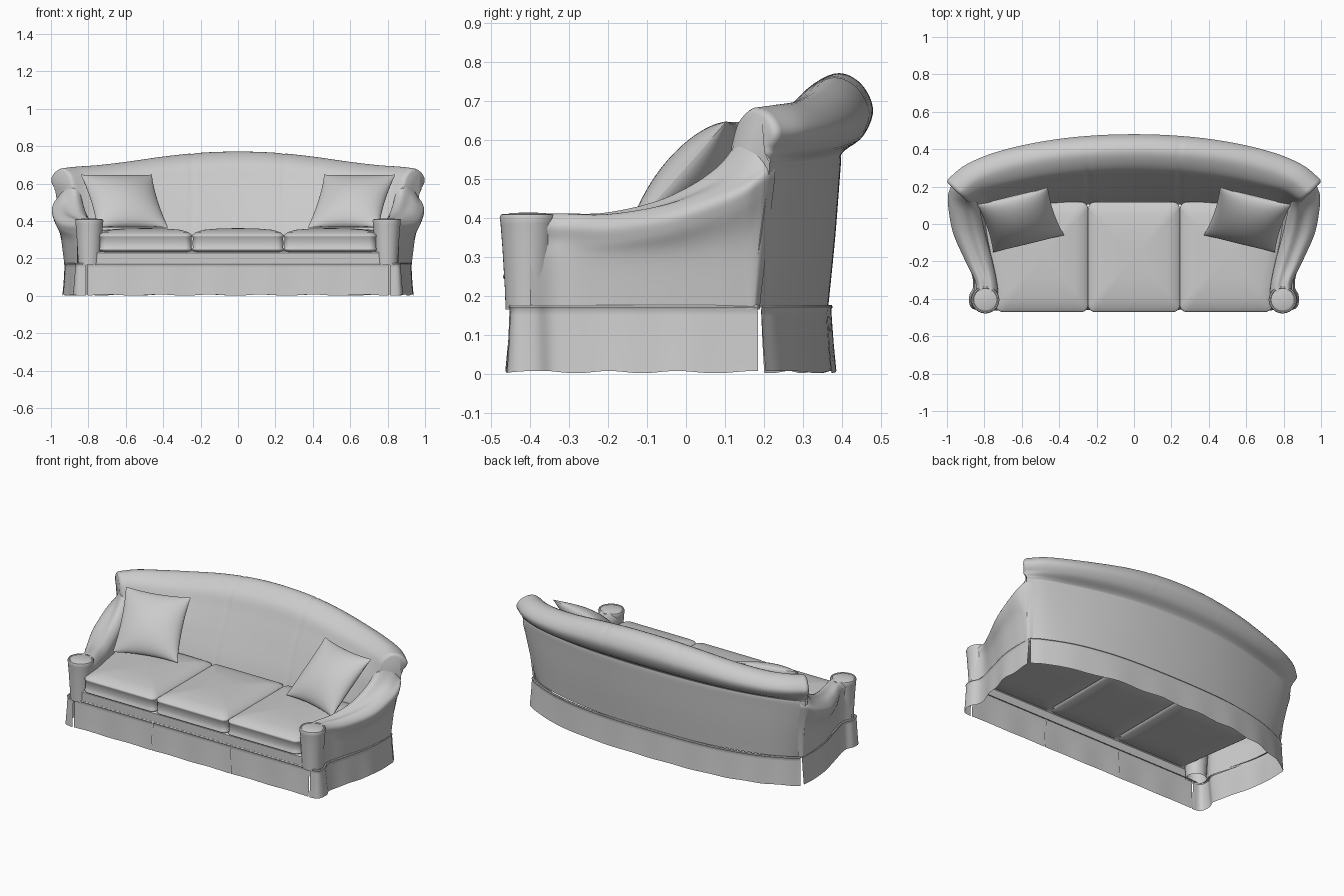
import bpy, bmesh, math
from mathutils import Vector

if "Cube" in bpy.data.objects:
    bpy.data.objects.remove(bpy.data.objects["Cube"])


def spline(pts, n):
    """Catmull-Rom through tuples of any length, n steps per span."""
    ext = [tuple(2 * a - b for a, b in zip(pts[0], pts[1]))] + list(pts)
    ext.append(tuple(2 * a - b for a, b in zip(pts[-1], pts[-2])))
    out = []
    for i in range(len(pts) - 1):
        p = ext[i:i + 4]
        for k in range(n):
            t = k / n
            out.append(tuple(0.5 * (2 * b + (c - a) * t + (2 * a - 5 * b + 4 * c - d) * t * t
                                    + (3 * b - a - 3 * c + d) * t ** 3) for a, b, c, d in zip(*p)))
    return out + [tuple(pts[-1])]


def loft(name, rows, closed=False, caps=False, mirror=False, angle=50):
    """Skin a grid of rows of points."""
    bm = bmesh.new()
    grid = [[bm.verts.new(p) for p in row] for row in rows]
    m = len(rows[0])
    for a, b in zip(grid, grid[1:]):
        for j in range(m if closed else m - 1):
            k = (j + 1) % m
            bm.faces.new((a[j], a[k], b[k], b[j]))
    if caps:
        bm.faces.new(grid[0])
        bm.faces.new(grid[-1])
    bmesh.ops.remove_doubles(bm, verts=bm.verts, dist=1e-5)
    bmesh.ops.recalc_face_normals(bm, faces=bm.faces)
    me = bpy.data.meshes.new(name)
    bm.to_mesh(me)
    bm.free()
    ob = bpy.data.objects.new(name, me)
    bpy.context.collection.objects.link(ob)
    bpy.ops.object.select_all(action='DESELECT')
    bpy.context.view_layer.objects.active = ob
    ob.select_set(True)
    bpy.ops.object.shade_smooth_by_angle(angle=math.radians(angle))
    if mirror:
        mod = ob.modifiers.new("mirror", 'MIRROR')
        mod.use_mirror_merge = False
    return ob


# Rolled back: profile (depth from outermost edge, height) swept along a bowed path
profile = spline([(-.37, .24), (-.335, .36), (-.28, .5), (-.23, .62), (-.185, .715), (-.10, .77),
                  (-.035, .748), (0, .68), (-.025, .61), (-.078, .567), (-.083, .53),
                  (-.097, .35), (-.115, .17)], 5)
# x, y, turn in degrees, inner depth scale, top height, wall flare
half = [(0, .48, 0, 1, .77, 0), (.2, .474, 4, 1, .764, 0), (.4, .455, 9, .98, .745, 0),
        (.6, .42, 15, .93, .718, 0), (.78, .37, 24, .85, .698, .004), (.91, .31, 36, .72, .69, .02),
        (.995, .24, 46, .6, .682, .045)]
path = spline([(-x, y, -a, s, t, f) for x, y, a, s, t, f in half[:0:-1]] + half, 12)
rows = []
for x, y, a, s, t, f in path:
    a = math.radians(a)
    row = []
    for i, (d, z) in enumerate(profile):
        if i > 40:
            d += f * min(1, (i - 40) / 5) * max(0, min(1, (z - .12) / .38))
        elif d < -.09:
            d = -.09 + (d + .09) * s
        if z > .5:
            z = .5 + (z - .5) * (t - .5) / .27
        px = x + d * math.sin(a)
        groove = .004 * math.exp(-((abs(px) - .245) / .007) ** 2)   # panel seams
        row.append((px, y + d * math.cos(a) + (groove if d < -.15 else 0),
                    z - (groove if -.15 <= d and z > .62 else 0)))
    rows.append(row)
# roll the end faces over softly
for end in (0, -1):
    x, y, a, s, t, f = path[end]
    a = math.radians(a)
    mid = Vector((x - .07 * math.sin(a), y - .07 * math.cos(a), .615))
    out = Vector((math.cos(a), -math.sin(a), 0)) * (-1 if end == 0 else 1)
    extra = []
    for k, push in ((.93, .010), (.8, .016)):
        extra.append([tuple(mid + (Vector(p) - mid) * k + out * push) if 15 <= i <= 43 else tuple(p)
                      for i, p in enumerate(rows[end])])
    rows = extra[::-1] + rows if end == 0 else rows + extra
loft("rolled_back", rows, caps=True)

# Sweeping arms: y, base x, outer x, inner x, outer height, inner crest height
arm = spline([(-.40, .86, .86, .73, .41, .41), (-.32, .835, .845, .735, .41, .41),
              (-.2, .87, .90, .76, .408, .413), (-.05, .913, .965, .80, .432, .452),
              (.08, .927, .99, .83, .475, .53), (.15, .927, .993, .855, .505, .625),
              (.19, .927, .982, .875, .53, .665), (.21, .921, .969, .88, .54, .66),
              (.228, .90, .945, .88, .54, .64)], 7)
rows = []
for y, xb, xo, xi, zo, zc in arm:
    w = xo - xi
    sec = [(xb, .165), (xb + .35 * (xo - xb), .17 + .5 * (zo - .17)), (xo - .006, zo - .07), (xo, zo - .03),
           (xo - .2 * w, zo), (xo - .48 * w, (zo + zc) / 2 - .006), (xi + .25 * w, zc), (xi, zc - .035),
           (xi - .008, zc - .1), (xi - .04, .24)]
    # the rear edge follows the bowed back so that both walls meet at the corner
    rows.append([(x, y - max(0, y - .15) * max(0, min(1, (.5 - z) / .33)) * .5, z) for x, z in spline(sec, 5)])
loft("scroll_arm", rows, mirror=True)

# Front arm posts, tapered with a welted top
rings = [(.058, .165), (.060, .22), (.066, .32), (.071, .385), (.073, .4), (.070, .408), (.064, .41),
         (.060, .407), (.045, .412), (0, .414)]
loft("arm_post", [[(.795 + r * 1.03 * math.cos(i * math.tau / 40), -.405 + r * math.sin(i * math.tau / 40), z)
                   for i in range(40)] for r, z in rings], closed=True, mirror=True)


# Seat cushions: welted rounded boxes with a crowned top
def cushion(name, x0, x1, flare_l, flare_r):
    y0, y1, r = -.468, .115, .035
    cx, cy, hx, hy = (x0 + x1) / 2, (y0 + y1) / 2, (x1 - x0) / 2, (y1 - y0) / 2
    outline = []
    for q, (sx, sy) in enumerate([(1, 1), (-1, 1), (-1, -1), (1, -1)]):
        for k in range(7):
            a = (q + k / 6) * math.pi / 2
            outline.append((sx * (hx - r) + r * math.cos(a), sy * (hy - r) + r * math.sin(a)))
        nx, ny = [(-1, 1), (-1, -1), (1, -1), (1, 1)][q]
        ax, ay = outline[-1]
        a = (q + 1) * math.pi / 2
        bx, by = nx * (hx - r) + r * math.cos(a), ny * (hy - r) + r * math.sin(a)
        outline += [(ax + (bx - ax) * k / 10, ay + (by - ay) * k / 10) for k in range(1, 10)]
    layers = [(0, .230), (.6, .230), (.95, .235), (.985, .241), (1.006, .246), (1.008, .252), (.993, .257),
              (.998, .28), (.993, .312), (1.008, .317), (1.006, .325), (.985, .329), (.93, .34),
              (.75, .353), (.4, .36), (0, .362)]
    rows = []
    for s, z in layers:
        row = []
        for u, v in outline:
            back = (v / hy + 1) / 2
            f = flare_r if u > 0 else flare_l
            row.append((cx + s * (u + f * back * u / hx), cy + s * v, z))
        rows.append(row)
    loft(name, rows, closed=True, angle=70)


cushion("seat_cushion_left", -.735, -.248, .085, 0)
cushion("seat_cushion_middle", -.243, .243, 0, 0)
cushion("seat_cushion_right", .248, .735, 0, .085)

# Front rail under the cushions
loft("front_rail", [[(x, y, z) for y, z in [(-.41, .238), (-.44, .238), (-.45, .23), (-.45, .165)]]
                    for x in (-.77, 0, .77)])

# Throw pillows with pinched corners
C, U, V = Vector((.607, .022, .506)), Vector((.19, -.046, 0)), Vector((.044, .128, .142))
N = U.cross(V).normalized()
n = 24
for side, label in ((1, "front"), (-1, "rear")):
    rows = []
    for i in range(n + 1):
        row = []
        for j in range(n + 1):
            u, v = math.sin((i / n - .5) * math.pi), math.sin((j / n - .5) * math.pi)
            h = .075 * (max(0, (1 - u * u) * (1 - v * v))) ** .55
            pu, pv = u * (1 - .07 * (1 - v * v)), v * (1 - .07 * (1 - u * u))
            row.append(C + U * pu + V * pv + N * h * side)
        rows.append(row)
    loft("throw_pillow_" + label, rows, mirror=True)


# Skirt: hanging cloth panels with a welt at the top and soft waves at the hem
def skirt(name, pts, mirror=False, steps=8):
    p = spline(pts, steps)
    rows = []
    for i, (x, y) in enumerate(p):
        a, b = p[max(i - 1, 0)], p[min(i + 1, len(p) - 1)]
        t = Vector((b[0] - a[0], b[1] - a[1])).normalized()
        wave = .003 * math.sin(x * 23 + y * 31)
        row = []
        for off, z in [(-.004, .176), (.004, .176), (.007, .171), (.003, .165), (.004, .15), (.008, .08), (.014, .008)]:
            o = off + wave * (1 - z / .178)
            row.append((x + t.y * o, y - t.x * o, z if z > .01 else .004 + wave))
        rows.append(row)
    loft(name, rows, mirror=mirror)


for label, a, b in (("left", -.805, -.271), ("middle", -.269, .269), ("right", .271, .805)):
    skirt("front_skirt_" + label, [(a, -.447), ((a + b) / 2, -.447), (b, -.447)], steps=14)
skirt("side_skirt", [(.812, -.45), (.858, -.44), (.865, -.39), (.845, -.33), (.874, -.2), (.912, -.05),
                     (.924, .08), (.921, .184)], mirror=True)
skirt("back_skirt", [(.92, .19), (.845, .235), (.66, .307), (.385, .356), (0, .37), (-.385, .356),
                     (-.66, .307), (-.845, .235), (-.92, .19)])
